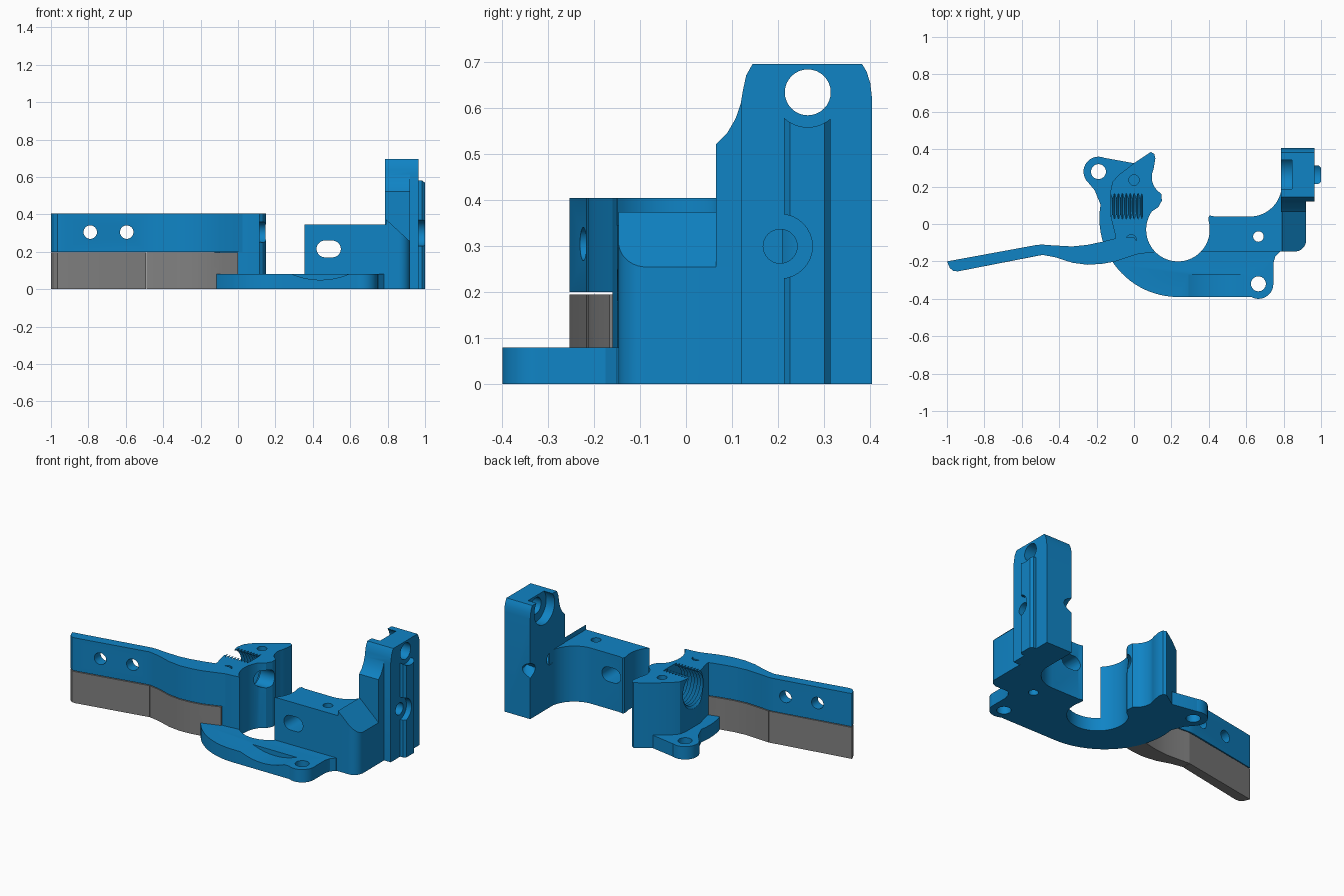
import bpy, bmesh, math
from mathutils import Vector

if "Cube" in bpy.data.objects:
    bpy.data.objects.remove(bpy.data.objects["Cube"])


def material(name, rgb):
    m = bpy.data.materials.new(name)
    m.diffuse_color = (*rgb, 1)
    m.use_nodes = True
    m.node_tree.nodes["Principled BSDF"].inputs["Base Color"].default_value = m.diffuse_color
    return m


BLUE = material("bright blue", (0.005, 0.23, 0.56))
GREY = material("mid grey", (0.22, 0.22, 0.22))


def arc(cx, cy, r, a0, a1, n=24):
    angles = [math.radians(a0 + (a1 - a0) * i / n) for i in range(n + 1)]
    return [(cx + r * math.cos(a), cy + r * math.sin(a)) for a in angles]


def prism(name, pts, axis, lo, hi, mat=BLUE):
    """Extrude a closed outline along one axis; the outline uses the other two."""
    place = {'x': lambda p, h: (h, p[0], p[1]),
             'y': lambda p, h: (p[0], h, p[1]),
             'z': lambda p, h: (p[0], p[1], h)}[axis]
    bm = bmesh.new()
    face = bm.faces.new([bm.verts.new(place(p, lo)) for p in pts])
    ext = bmesh.ops.extrude_face_region(bm, geom=[face])
    move = Vector(place((0, 0), hi - lo))
    bmesh.ops.translate(bm, vec=move,
                        verts=[g for g in ext['geom'] if isinstance(g, bmesh.types.BMVert)])
    bmesh.ops.recalc_face_normals(bm, faces=bm.faces)
    return finish(name, bm, mat)


def finish(name, bm, mat):
    me = bpy.data.meshes.new(name)
    bm.to_mesh(me)
    bm.free()
    me.materials.append(mat)
    ob = bpy.data.objects.new(name, me)
    bpy.context.collection.objects.link(ob)
    return ob


def box(lo, hi):
    pts = [(lo[0], lo[1]), (hi[0], lo[1]), (hi[0], hi[1]), (lo[0], hi[1])]
    return prism("cutter", pts, 'z', lo[2], hi[2])


def hole(axis, c, r, lo, hi):
    return prism("cutter", arc(*c, r, 0, 348.75, 31), axis, lo, hi)


def lathe_x(profile, y, z, n=32):
    """Closed solid of revolution about a line along x; profile is (x, radius)."""
    bm = bmesh.new()
    rings = [[bm.verts.new((x, y + r * math.cos(2 * math.pi * i / n),
                            z + r * math.sin(2 * math.pi * i / n))) for i in range(n)]
             for x, r in profile]
    for a, b in zip(rings, rings[1:]):
        for i in range(n):
            j = (i + 1) % n
            bm.faces.new((a[i], a[j], b[j], b[i]))
    bm.faces.new(rings[0])
    bm.faces.new(rings[-1])
    bmesh.ops.recalc_face_normals(bm, faces=bm.faces)
    return finish("cutter", bm, BLUE)


def cut(ob, *cutters):
    for c in cutters:
        c.hide_render = True
        mod = ob.modifiers.new("cut", 'BOOLEAN')
        mod.operation, mod.solver, mod.object = 'DIFFERENCE', 'EXACT', c
        dg = bpy.context.evaluated_depsgraph_get()
        me = bpy.data.meshes.new_from_object(ob.evaluated_get(dg))
        ob.modifiers.clear()
        ob.data = me
        bpy.data.objects.remove(c)


# base plate with two screw ears and a round opening
base_pts = (arc(0.235, 0.03, 0.42, 170, 270) + [(0.58, -0.39)]
            + arc(0.665, -0.32, 0.08, 240, 360, 14)
            + [(0.745, -0.21), (0.755, -0.175), (0.78, -0.15), (0.78, -0.12)]
            + arc(0.235, -0.03, 0.17, -32, -215, 40)
            + [(0.09, 0.2), (0.08, 0.3), (0, 0.325), (-0.155, 0.353)]
            + arc(-0.19, 0.28, 0.08, 65, 215, 14) + [(-0.21, 0.18)])
base = prism("base_plate", base_pts, 'z', 0, 0.08)
cut(base, hole('z', (-0.19, 0.28), 0.04, -0.1, 0.2),
    hole('z', (0.665, -0.32), 0.04, -0.1, 0.2),
    prism("cutter", arc(0.44, 0.44, 0.39, 180, 360, 96), 'y', -0.45, -0.27))

# left block wrapping the opening, with threaded bore and screw holes
left_pts = (arc(0.235, -0.03, 0.17, 225, 145, 16)
            + [(0.13, 0.09), (0.149, 0.125), (0.146, 0.16)]
            + arc(0.195, 0.25, 0.1, 235, 155, 10)
            + [(0.114, 0.35), (0.108, 0.375), (0.09, 0.385), (0.06, 0.365), (0, 0.325),
               (-0.085, 0.26), (-0.115, 0.225), (-0.125, 0.18), (-0.125, 0.04),
               (-0.10, -0.06), (-0.10, -0.15), (0.02, -0.16)])
left = prism("left_block", left_pts, 'z', 0, 0.405)
teeth = 8
thread = [(-0.2, 0.115), (-0.125, 0.115)]
for i in range(teeth):
    x = -0.125 + i * 0.021
    thread += [(x + 0.0105, 0.1), (x + 0.021, 0.118)]
thread.append((0.046, 0.1))
cut(left, lathe_x(thread, 0.095, 0.31),
    hole('x', (0.095, 0.305), 0.055, 0.0, 0.3),
    hole('z', (0, 0.235), 0.028, 0.25, 0.5),
    hole('z', (-0.015, -0.085), 0.028, 0.25, 0.5))

# curved arm and the grey strip below it share one outline
upper = [(-0.52, -0.112), (-0.49, -0.11), (-0.44, -0.114), (-0.33, -0.12), (-0.25, -0.112),
         (-0.17, -0.095), (-0.10, -0.077), (0.0, -0.07)]
lower = [(0.0, -0.167), (-0.10, -0.2), (-0.17, -0.213), (-0.25, -0.218), (-0.33, -0.207),
         (-0.42, -0.178), (-0.49, -0.165)]
tip = [(-0.94, -0.253), (-0.965, -0.252), (-0.985, -0.235), (-1.0, -0.2)]
arm = prism("arm", upper + [(0.02, -0.1), (0.03, -0.158)] + lower + tip, 'z', 0.2, 0.405)
cut(arm, *[hole('y', (x, 0.305), 0.036, -0.4, 0.1) for x in (-0.79, -0.595)])

inner = prism("inner_strip", upper[1:] + lower, 'z', 0, 0.195, GREY)
cut(inner, prism("cutter", base_pts, 'z', -0.1, 0.08))
prism("outer_strip", [(-0.493, -0.111), (-0.493, -0.166)] + tip, 'z', 0, 0.195, GREY)

# right block with slot, concave back corner and screw hole
right_pts = (arc(0.235, -0.03, 0.17, -45, 15, 14)
             + [(0.397, 0.035), (0.405, 0.046), (0.43, 0.04)]
             + arc(0.62, 0.21, 0.17, 270, 360, 16) + [(0.80, 0.21), (0.80, -0.147)])
right = prism("right_block", right_pts, 'z', 0, 0.345)
slot = arc(0.465, 0.215, 0.045, 90, 270, 14) + arc(0.505, 0.215, 0.045, -90, 90, 14)
cut(right, prism("cutter", slot, 'y', -0.4, 0.3),
    hole('z', (0.665, -0.067), 0.028, -0.1, 0.5))

# foot joining block to tower, sloped on top
foot_pts = [(0.79, -0.147)] + arc(0.86, -0.087, 0.06, -90, 0, 10) + [(0.92, 0.13), (0.79, 0.13)]
foot = prism("tower_foot", foot_pts, 'z', 0, 0.5)
cut(foot, prism("cutter", [(0.7, 0.459), (0.79, 0.375), (0.92, 0.255), (1.0, 0.18),
                           (1.0, 0.7), (0.7, 0.7)], 'y', -0.3, 0.3))

# tower with shaped shoulders, counterbored top hole and bolt hole
tower_pts = ([(0.065, 0), (0.405, 0), (0.405, 0.62), (0.401, 0.655), (0.393, 0.68),
              (0.383, 0.697), (0.145, 0.697), (0.131, 0.672), (0.124, 0.64), (0.119, 0.61),
              (0.108, 0.578), (0.09, 0.547), (0.065, 0.522)])
tower = prism("tower", tower_pts, 'x', 0.787, 0.965)
cone = arc(0.0, 0.3, 0.07, 0, 337.5, 15)
bm = bmesh.new()
ring = [bm.verts.new((0.757 + a, 0.438 + a, z)) for a, z in cone]
apex = bm.verts.new((0.85, 0.345, 0.3))
bm.faces.new(ring)
for i, v in enumerate(ring):
    bm.faces.new((v, ring[(i + 1) % len(ring)], apex))
bmesh.ops.recalc_face_normals(bm, faces=bm.faces)
corner_notch = finish("cutter", bm, BLUE)
cut(tower, box((0.92, 0, -0.1), (1.1, 0.12, 0.9)),
    hole('x', (0.265, 0.635), 0.05, 0.5, 1.2),
    hole('x', (0.265, 0.635), 0.1, 0.7, 0.845),
    hole('x', (0.205, 0.3), 0.037, 0.7, 1.2), corner_notch)

# chamfered rail on the outer face
rail = prism("rail", [(0.96, 0.213), (0.985, 0.213), (1.0, 0.226), (1.0, 0.301),
                      (0.985, 0.314), (0.96, 0.314)], 'z', 0, 0.58)
cut(rail, hole('x', (0.265, 0.635), 0.076, 0.9, 1.2),
    hole('x', (0.205, 0.3), 0.07, 0.9, 1.2))

# smooth curved walls, keep edges crisp
bpy.ops.object.select_all(action='DESELECT')
for ob in bpy.context.collection.objects:
    ob.select_set(True)
    bpy.context.view_layer.objects.active = ob
bpy.ops.object.shade_smooth_by_angle(angle=math.radians(25))
